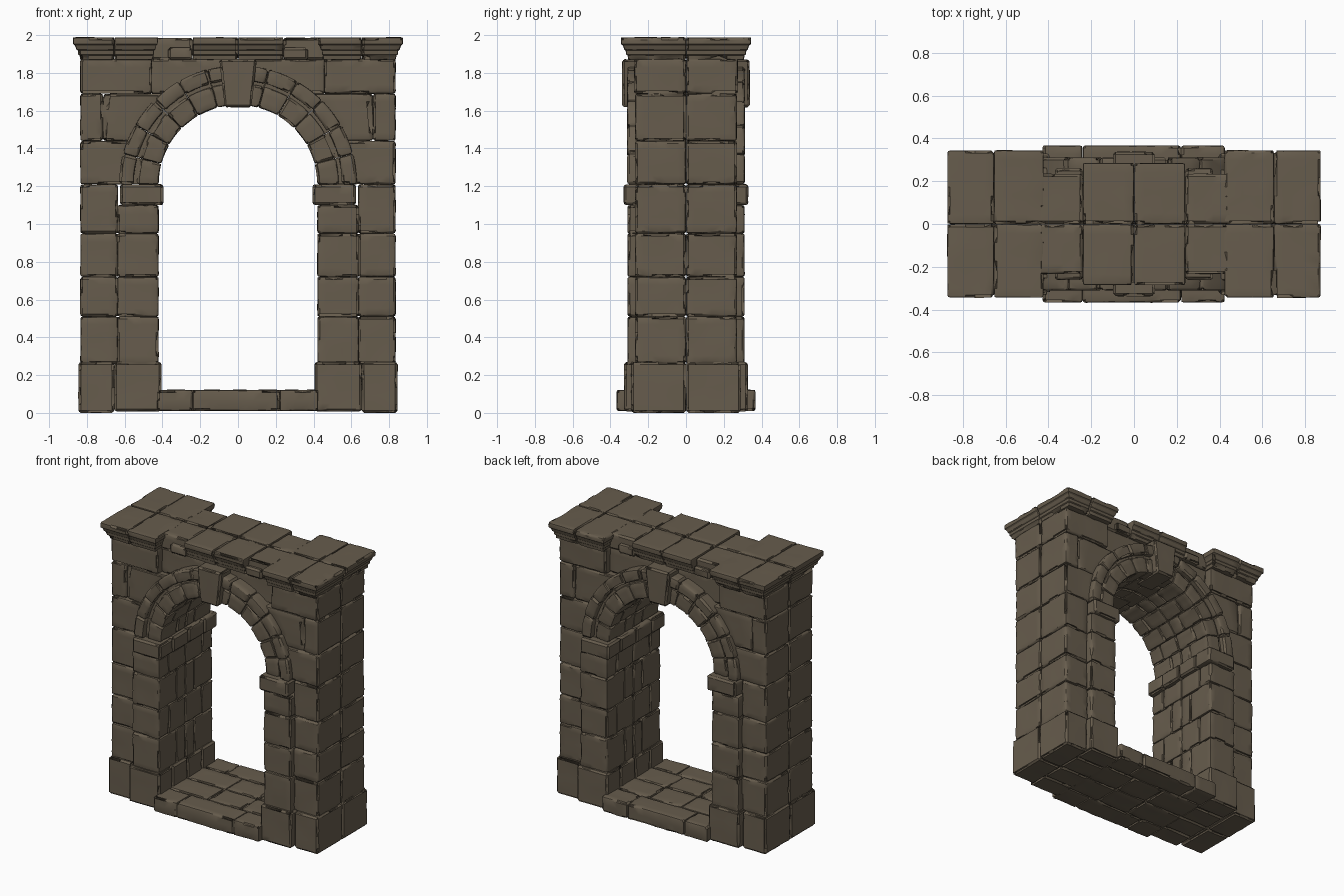
import bpy, bmesh, math, random
from mathutils import Vector, noise

if "Cube" in bpy.data.objects:
    bpy.data.objects.remove(bpy.data.objects["Cube"])

random.seed(7)
stone = bpy.data.materials.new("weathered brown stone")
stone.diffuse_color = (0.135, 0.108, 0.074, 1)
stone.use_nodes = True
stone.node_tree.nodes["Principled BSDF"].inputs["Base Color"].default_value = stone.diffuse_color
parts = {}
SPRING = 1.21            # height of the arch spring line
ARC = 0.52               # mean arch radius, used to unroll the ring


def block(part, lo, hi, wear=0.004, chip=0.02, fn=None, mirror=(1, 1), zcuts=()):
    """Worn stone: a gridded box with chipped edges, optionally bent by fn, mirrored in x and y."""
    verts, faces = parts.setdefault(part, ([], []))
    cuts = []
    for a in range(3):
        size = hi[a] - lo[a]
        n = max(1, round(size / 0.045))
        s = {round(lo[a] + size * i / n, 4) for i in range(n + 1)}
        if size > 0.05:
            s |= {round(lo[a] + 0.013, 4), round(hi[a] - 0.013, 4)}
        if a == 2 and zcuts:
            s = {lo[2], hi[2], *zcuts}
        cuts.append(sorted(s))
    off = Vector([random.uniform(-50, 50) for _ in range(3)])
    last = [len(c) - 1 for c in cuts]
    index = {}

    def vert(key):
        if key in index:
            return index[key]
        p = Vector([cuts[a][key[a]] for a in range(3)])
        q = p.copy()
        ends = [a for a in range(3) if key[a] in (0, last[a])]
        if len(ends) > 1:
            broken = max(0.0, noise.noise(p * 11 + off) - 0.12) * chip * 2
            if len(ends) == 3:
                broken += random.random() ** 3 * chip
            amount = wear * random.uniform(0.6, 1.3) + broken
        else:
            amount = 0.0025 * (noise.noise(p * 9 + off) + 0.3)
        for a in ends:
            amt = min(amount, (hi[a] - lo[a]) * 0.3)
            q[a] += amt if key[a] == 0 else -amt
        if fn:
            q = Vector(fn(*q))
        index[key] = len(verts)
        verts.append((q.x * mirror[0], q.y * mirror[1], q.z))
        return index[key]

    for a in range(3):
        b, c = (a + 1) % 3, (a + 2) % 3
        for side in (0, last[a]):
            for i in range(last[b]):
                for j in range(last[c]):
                    quad = []
                    for di, dj in ((0, 0), (1, 0), (1, 1), (0, 1)):
                        k = [0, 0, 0]
                        k[a], k[b], k[c] = side, i + di, j + dj
                        quad.append(vert(tuple(k)))
                    faces.append(quad)


def bend(x, y, r):
    t = x / ARC
    return r * math.cos(t), y, SPRING + r * math.sin(t)


def spandrel(outer):
    """Fit the inner end of a wall block to the back of the arch ring."""
    def fn(x, y, z):
        xin = math.sqrt(max(0.01, 0.6 ** 2 - (z - SPRING) ** 2))
        return xin + (x - 0.6) / (outer - 0.6) * (outer - xin), y, z
    return fn


def wedge(x, y, z):
    return x * (0.07 + 0.03 * (z - 1.62) / 0.25) / 0.1, y, z


# cornice moulding: height and projection
PROFILE = [(1.868, .004), (1.893, .006), (1.898, .013), (1.918, .015), (1.923, .022),
           (1.945, .03), (1.952, .039), (1.975, .041), (1.988, .041)]
CZ = [p[0] for p in PROFILE]


def projection(z):
    for (z0, o0), (z1, o1) in zip(PROFILE, PROFILE[1:]):
        if z <= z1:
            return o0 + (o1 - o0) * max(0, z - z0) / (z1 - z0)
    return PROFILE[-1][1]


def cornice_end(x, y, z):
    o = projection(z)
    return (x + o if x > 0.8 else x - o * 0.8 if x < 0.47 else x), (y + o if y > 0.26 else y), z


def cornice_middle(x, y, z):
    return x, (y + projection(z) if y > 0.19 else y), z


rows = [0.26, 0.51, 0.72, 0.95, SPRING]
for sx in (-1, 1):
    for sy in (-1, 1):
        m = dict(mirror=(sx, sy))
        # plinths
        block("plinth", (.405, 0, .008), (.655, .17, .27), .007, .03, **m)
        block("plinth", (.405, .17, .008), (.655, .328, .27), .008, .04, **m)
        block("plinth", (.655, 0, 0), (.845, .29, .27), .008, .05, **m)
        # outer piers and inner pilasters, course by course
        for i, (z0, z1) in enumerate(zip(rows, rows[1:])):
            block("outer_pier", (.635, 0, z0), (.835, .27, z1), .005, .035, **m)
            top = min(z1, 1.1)
            split = (.1, .19)[i % 2]
            block("pilaster", (.42, 0, z0), (.64, split, top), .004, .03, **m)
            block("pilaster", (.42, split, z0), (.64, .31, top), .004, .03, **m)
        # impost band through the passage
        block("impost", (.395, 0, 1.1), (.625, .18, SPRING), .006, .02, **m)
        block("impost", (.395, .18, 1.1), (.625, .33, SPRING), .006, .02, **m)
        # wall beside and above the arch
        block("spandrel", (.6, 0, SPRING), (.835, .27, 1.44), .005, .03, spandrel(.835), **m)
        block("spandrel", (.6, 0, 1.44), (.715, .265, 1.69), .005, .02, spandrel(.715), **m)
        block("spandrel", (.715, 0, 1.44), (.835, .27, 1.69), .005, .03, **m)
        block("upper_pier", (.455, 0, 1.69), (.835, .275, 1.875), .005, .035, **m)
        block("recessed_wall", (0, 0, 1.69), (.46, .225, 1.875), .004, .02, **m)
        # arch ring: deep voussoirs, sunk groove, raised outer band
        step = math.pi / 2 / 6 * ARC
        for i in range(6):
            a0, a1 = i * step, (i + 1) * step
            split = (.1, .17)[i % 2]
            block("voussoir", (a0, 0, .42), (a1, split, .535), .004, .015, bend, **m)
            block("voussoir", (a0, split, .42), (a1, .288, .535), .004, .015, bend, **m)
            block("arch_groove", (a0, .1, .525), (a1, .27, .565), .001, .002, bend, **m)
            block("arch_band", (a0, .1, .55), (a1, .312, .63), .005, .014, bend, **m)
        # cornice: projecting ends
        for x0, x1 in ((.455, .655), (.655, .833)):
            block("cornice_end", (x0, 0, CZ[0]), (x1, .304, CZ[-1]), .003, .025,
                  cornice_end, zcuts=CZ, **m)
        # cornice: middle run, then its broken stretch
        block("cornice_middle", (0, 0, CZ[0]), (.24, .245, CZ[-1]), .003, .03,
              cornice_middle, zcuts=CZ, **m)
        block("broken_cornice", (.24, 0, 1.868), (.46, .235, CZ[-1] - .002), .006, .05, **m)
        block("broken_cornice", (.24, .15, 1.868), (.37, .262, 1.935), .006, .05, **m)

# keystones on both faces
for sy in (-1, 1):
    block("keystone", (-.1, .1, 1.618), (.1, .338, 1.872), .007, .025, wedge, mirror=(1, sy))

# threshold slabs
ys = [-.368, -.2, 0, .2, .368]
for i, (y0, y1) in enumerate(zip(ys, ys[1:])):
    xs = [-.428, -.24, .22, .425] if i in (0, 3) else [-.428, -.1, .16, .425]
    for x0, x1 in zip(xs, xs[1:]):
        block("threshold", (x0, y0, .01), (x1, y1, .122), .004, .03)

# turn every part into an object
for name, (verts, faces) in parts.items():
    mesh = bpy.data.meshes.new(name)
    mesh.from_pydata(verts, [], faces)
    bm = bmesh.new()
    bm.from_mesh(mesh)
    bmesh.ops.recalc_face_normals(bm, faces=bm.faces)
    bm.to_mesh(mesh)
    bm.free()
    mesh.materials.append(stone)
    ob = bpy.data.objects.new(name, mesh)
    bpy.context.collection.objects.link(ob)
    bpy.ops.object.select_all(action='DESELECT')
    ob.select_set(True)
    bpy.context.view_layer.objects.active = ob
    bpy.ops.object.shade_smooth_by_angle(angle=math.radians(30))
